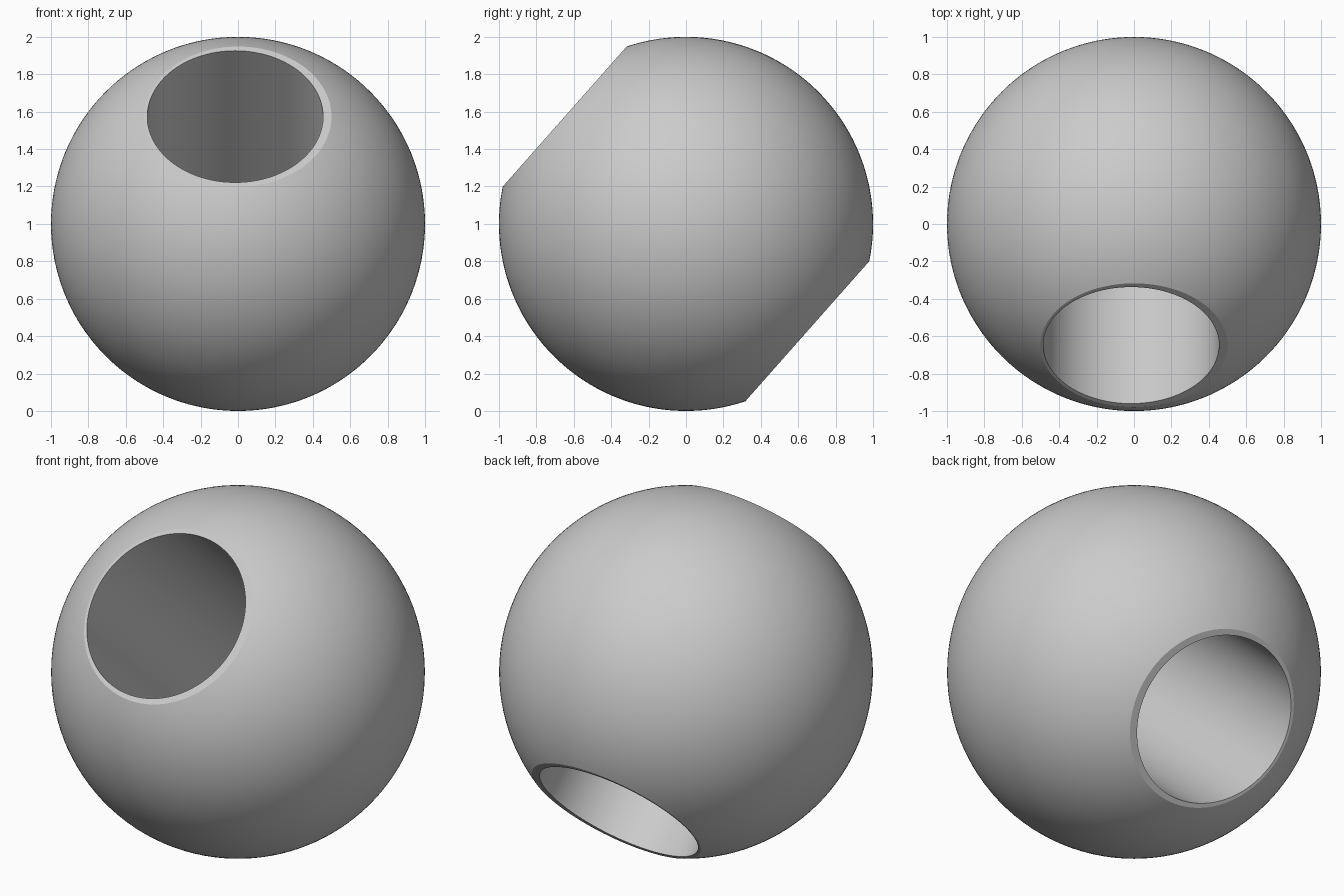
import bpy
import bmesh
from math import asin, cos, pi, radians, sin
from mathutils import Matrix, Vector

cube = bpy.data.objects.get("Cube")
if cube:
    bpy.data.objects.remove(cube, do_unlink=True)

RADIUS = 1.0
RIM_RADIUS = 0.5       # where the flat ends meet the ball
HOLE_RADIUS = 0.47
HOLE_SHIFT = -0.015    # the bore sits slightly off centre
TILT = radians(48.5)   # bore leans forward from upright
SEGMENTS = 128
RINGS = 72

grey = bpy.data.materials.new("Plain grey")
grey.use_nodes = True
color = (0.6, 0.6, 0.6, 1)
grey.diffuse_color = color
grey.node_tree.nodes["Principled BSDF"].inputs["Base Color"].default_value = color

# Closed half section: outer arc between the flat ends, then the bore wall
start = asin(RIM_RADIUS / RADIUS)
angles = [start + (pi - 2 * start) * i / RINGS for i in range(RINGS + 1)]
profile = [Vector((RADIUS * sin(a), 0, RADIUS * cos(a))) for a in angles]
end_height = RADIUS * cos(start)
profile += [Vector((HOLE_RADIUS, 0, -end_height)), Vector((HOLE_RADIUS, 0, end_height))]

# Spin the section around the bore axis
bm = bmesh.new()
verts = [bm.verts.new(p) for p in profile]
edges = [bm.edges.new((v, verts[(i + 1) % len(verts)])) for i, v in enumerate(verts)]
bmesh.ops.spin(bm, geom=verts + edges, cent=(0, 0, 0), axis=(0, 0, 1),
               angle=2 * pi, steps=SEGMENTS, use_merge=False)
bmesh.ops.remove_doubles(bm, verts=bm.verts[:], dist=0.0005)

# Shift the bore and tilt the whole bead
bore = [v for v in bm.verts if v.co.xy.length < (HOLE_RADIUS + RIM_RADIUS) / 2]
bmesh.ops.translate(bm, verts=bore, vec=(HOLE_SHIFT, 0, 0))
bmesh.ops.recalc_face_normals(bm, faces=bm.faces[:])
bm.transform(Matrix.Translation((0, 0, RADIUS)) @ Matrix.Rotation(TILT, 4, "X"))

mesh = bpy.data.meshes.new("bead")
bm.to_mesh(mesh)
bm.free()
mesh.materials.append(grey)
bead = bpy.data.objects.new("bead", mesh)
bpy.context.collection.objects.link(bead)

# Smooth ball and bore with crisp rims
bpy.ops.object.select_all(action="DESELECT")
bead.select_set(True)
bpy.context.view_layer.objects.active = bead
bpy.ops.object.shade_smooth_by_angle(angle=radians(25))
